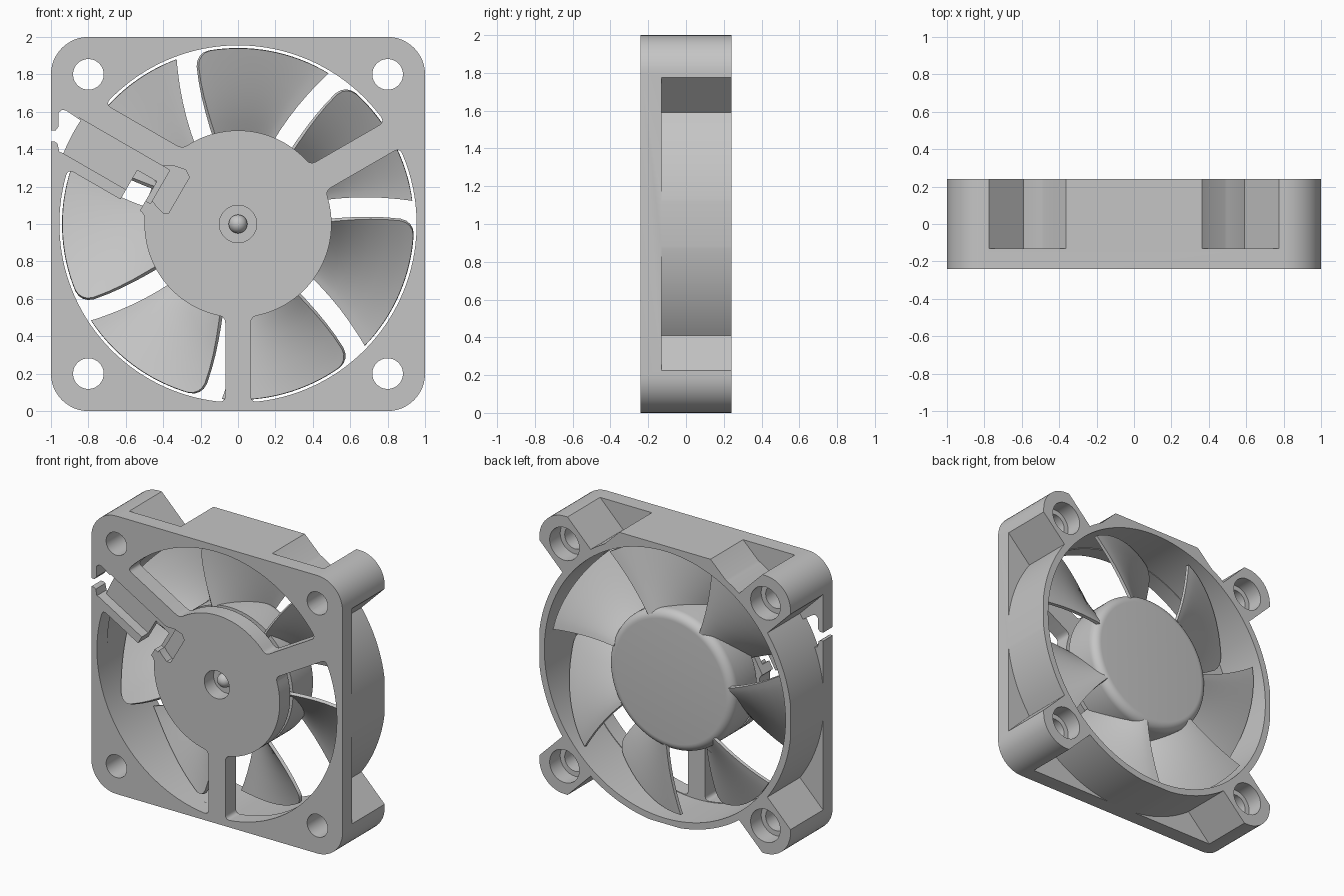
import bpy, bmesh, math
from math import sin, cos, asin, radians, degrees, sqrt
from mathutils import Vector

cube = bpy.data.objects.get("Cube")
if cube:
    bpy.data.objects.remove(cube, do_unlink=True)

grey = bpy.data.materials.new("plain grey")
grey.use_nodes = True
GREY = (0.56, 0.56, 0.56, 1)
grey.diffuse_color = GREY
grey.node_tree.nodes["Principled BSDF"].inputs["Base Color"].default_value = GREY

FRONT, BACK, PLATE = -0.24, 0.24, -0.13
RING, BORE, HUB = 1.007, 0.96, 0.5


def make(name, bm):
    bmesh.ops.recalc_face_normals(bm, faces=bm.faces[:])
    mesh = bpy.data.meshes.new(name)
    bm.to_mesh(mesh)
    bm.free()
    mesh.materials.append(grey)
    obj = bpy.data.objects.new(name, mesh)
    obj.location.z = 1
    bpy.context.collection.objects.link(obj)
    return obj


def prism(name, pts, y0, y1):
    """Extrude an outline in the x-z plane from y0 to y1."""
    bm = bmesh.new()
    face = bm.faces.new([bm.verts.new((x, y0, z)) for x, z in pts])
    new = bmesh.ops.extrude_face_region(bm, geom=[face])["geom"]
    bmesh.ops.translate(bm, vec=(0, y1 - y0, 0),
                        verts=[v for v in new if isinstance(v, bmesh.types.BMVert)])
    return make(name, bm)


def lathe(name, profile, steps=96):
    """Spin (radius, y) points around the fan axis."""
    bm = bmesh.new()
    verts = [bm.verts.new((r, y, 0)) for r, y in profile]
    edges = [bm.edges.new(pair) for pair in zip(verts, verts[1:])]
    bmesh.ops.spin(bm, geom=verts + edges, axis=(0, 1, 0), cent=(0, 0, 0),
                   angle=2 * math.pi, steps=steps)
    bmesh.ops.remove_doubles(bm, verts=bm.verts[:], dist=1e-5)
    return make(name, bm)


def polar(r, deg):
    return Vector((r * cos(radians(deg)), r * sin(radians(deg))))


def arc(r, a, b, n=24, centre=(0, 0)):
    return [Vector(centre) + polar(r, a + (b - a) * i / n) for i in range(n + 1)]


def circle(r, centre=(0, 0), n=48):
    return arc(r, 0, 360, n, centre)[:-1]


def finish(obj):
    bpy.ops.object.select_all(action='DESELECT')
    obj.select_set(True)
    bpy.context.view_layer.objects.active = obj
    bpy.ops.object.shade_smooth_by_angle(angle=radians(30))


def cut(obj, pts, y0, y1):
    cutter = prism("cutter", pts, y0, y1)
    cutter.hide_render = True
    mod = obj.modifiers.new("cut", 'BOOLEAN')
    mod.operation, mod.solver, mod.object = 'DIFFERENCE', 'EXACT', cutter
    bpy.context.view_layer.objects.active = obj
    bpy.ops.object.modifier_apply(modifier=mod.name)
    bpy.data.objects.remove(cutter, do_unlink=True)


# Frame: a rounded block that everything else is cut from
outline = []
for k, (sx, sz) in enumerate([(1, 1), (-1, 1), (-1, -1), (1, -1)]):
    outline += arc(0.2, 90 * k, 90 * k + 90, 12, (0.8 * sx, 0.8 * sz))
frame = prism("frame", outline, FRONT, BACK)

# Pockets behind the plate, between the corner posts and the ring
POST = 0.225
corner = 45 - degrees(asin(POST / sqrt(2) / RING))
for turn in (0, 180, 270):
    pts = arc(RING, turn - corner, turn + corner, 48)
    tip = Vector((1.2, 1.2 - POST))
    for end in (tip, Vector((tip.x, -tip.y))):
        c, s = cos(radians(turn)), sin(radians(turn))
        pts.append(Vector((end.x * c - end.y * s, end.x * s + end.y * c)))
    cut(frame, pts, PLATE, 0.3)
for side in (1, -1):
    pts = arc(RING, 90 - corner, 61.3, 8) + [Vector((0.26, 1.1)), Vector((0.875, 1.1))]
    cut(frame, [(side * p.x, p.y) for p in pts], PLATE, 0.3)

# Air passage behind the struts
cut(frame, circle(BORE, n=128), -0.12, 0.3)


def curve(a, corner_pt, b, n=5):
    return [a.lerp(corner_pt, i / n).lerp(corner_pt.lerp(b, i / n), i / n) for i in range(n + 1)]


# Front windows with rounded corners; each strut has an angle and half width
struts = [(30, 0.08), (150, 0.2), (270, 0.068)]
FILLET, RIM = 0.035, 0.955
for i, (a, wa) in enumerate(struts):
    b, wb = struts[(i + 1) % 3]
    b += 360 if b < a else 0
    lo = lambda r: a + degrees(asin(wa / r))
    hi = lambda r: b - degrees(asin(wb / r))
    so, si = degrees(FILLET / RIM), degrees(FILLET / HUB)
    on_lo = lambda r: polar(r, lo(r))
    on_hi = lambda r: polar(r, hi(r))
    pts = curve(on_lo(RIM - FILLET), on_lo(RIM), polar(RIM, lo(RIM) + so))
    pts += arc(RIM, lo(RIM) + so, hi(RIM) - so, 40)[1:-1]
    pts += curve(polar(RIM, hi(RIM) - so), on_hi(RIM), on_hi(RIM - FILLET))
    pts += curve(on_hi(HUB + FILLET), on_hi(HUB), polar(HUB, hi(HUB) - si))
    pts += arc(HUB, hi(HUB) - si, lo(HUB) + si, 32)[1:-1]
    pts += curve(polar(HUB, lo(HUB) + si), on_lo(HUB), on_lo(HUB + FILLET))
    cut(frame, pts, -0.3, -0.1)

# Screw holes with wider bores at the back
for x in (-0.8, 0.8):
    for z in (-0.8, 0.8):
        cut(frame, circle(0.082, (x, z), 32), -0.3, 0.3)
        cut(frame, circle(0.118, (x, z), 32), 0.12, 0.3)


def along(t0, t1, n0, n1):
    """Rectangle along the wide strut: t outward, n across."""
    d, n = polar(1, 150), polar(1, 60)
    return [d * t + n * s for t, s in ((t0, n0), (t1, n0), (t1, n1), (t0, n1))]


# Cable notch at the edge, stopping at the ring
notch = [(-1.05, .5), (-.975, .5), (-.96, .52), (-.96, .595), (-.94, .61), (-.92, .607)]
notch += [tuple(p) for p in arc(RING, 146.6, 157.9, 8)]
notch += [(-.955, .385), (-.965, .43), (-.98, .44), (-1.05, .44)]
cut(frame, notch, -0.3, -0.1)

# Cable channel, opening beside the hub and shallow hub recess
cut(frame, along(0.46, 1.02, -0.14, 0.067), -0.3, -0.165)
cut(frame, along(0.49, 0.61, -0.25, -0.02), -0.3, -0.1)
recess = [(-.51, .2), (-.44, .1), (-.4, .06), (-.37, .06), (-.26, .25), (-.28, .29), (-.34, .31), (-.4, .31)]
cut(frame, recess, -0.3, -0.18)
cut(frame, circle(0.1), -0.3, -0.1)
finish(frame)

# Rotor cup with a rounded rear edge
cup = [(0, -0.09), (HUB, -0.09)]
cup += [(p.x, p.y) for p in arc(0.06, 0, 90, 8, (HUB - 0.06, 0.12))] + [(0, 0.18)]
finish(lathe("rotor_hub", cup))
finish(lathe("motor_neck", [(0, -0.135), (0.45, -0.135), (0.45, -0.08), (0, -0.08)]))

# Shaft pin with a domed tip
dome = [(0.05 * sin(radians(a)), -0.15 - 0.05 * cos(radians(a))) for a in range(0, 91, 10)]
finish(lathe("shaft_pin", dome + [(0.05, -0.1), (0, -0.1)], 32))

# Seven curved, pitched blades
TIP, ROUND, COLS = 0.94, 0.07, 16
bm = bmesh.new()
rows = []
radii = [0.47 + 0.08 * i for i in range(6)] + [TIP - ROUND * (1 - sin(radians(a))) for a in (25, 45, 65, 90)]
for r in radii:
    rear = 67 - 18 * (r - HUB)
    lead = 105.6 - 20 * (r - 0.62) ** 2
    inset = max(0, r - TIP + ROUND)
    clip = degrees((ROUND - sqrt(max(0, ROUND ** 2 - inset ** 2))) / r)
    row = []
    for j in range(COLS + 1):
        ang = lead - clip + (rear - lead + clip) * j / COLS
        t = (lead - ang) / (lead - rear)
        p = polar(r, ang)
        row.append(bm.verts.new((p.x, -0.11 + 0.28 * (1 - (1 - t) ** 1.35), p.y)))
    rows.append(row)
for ra, rb in zip(rows, rows[1:]):
    for j in range(COLS):
        bm.faces.new((ra[j], ra[j + 1], rb[j + 1], rb[j]))
blade = make("blade_1", bm)
solid = blade.modifiers.new("thickness", 'SOLIDIFY')
solid.thickness, solid.offset = 0.022, 0
bpy.context.view_layer.objects.active = blade
bpy.ops.object.modifier_apply(modifier=solid.name)
finish(blade)
for k in range(1, 7):
    copy = bpy.data.objects.new(f"blade_{k + 1}", blade.data)
    copy.location = blade.location
    copy.rotation_euler.y = 2 * math.pi * k / 7
    bpy.context.collection.objects.link(copy)
